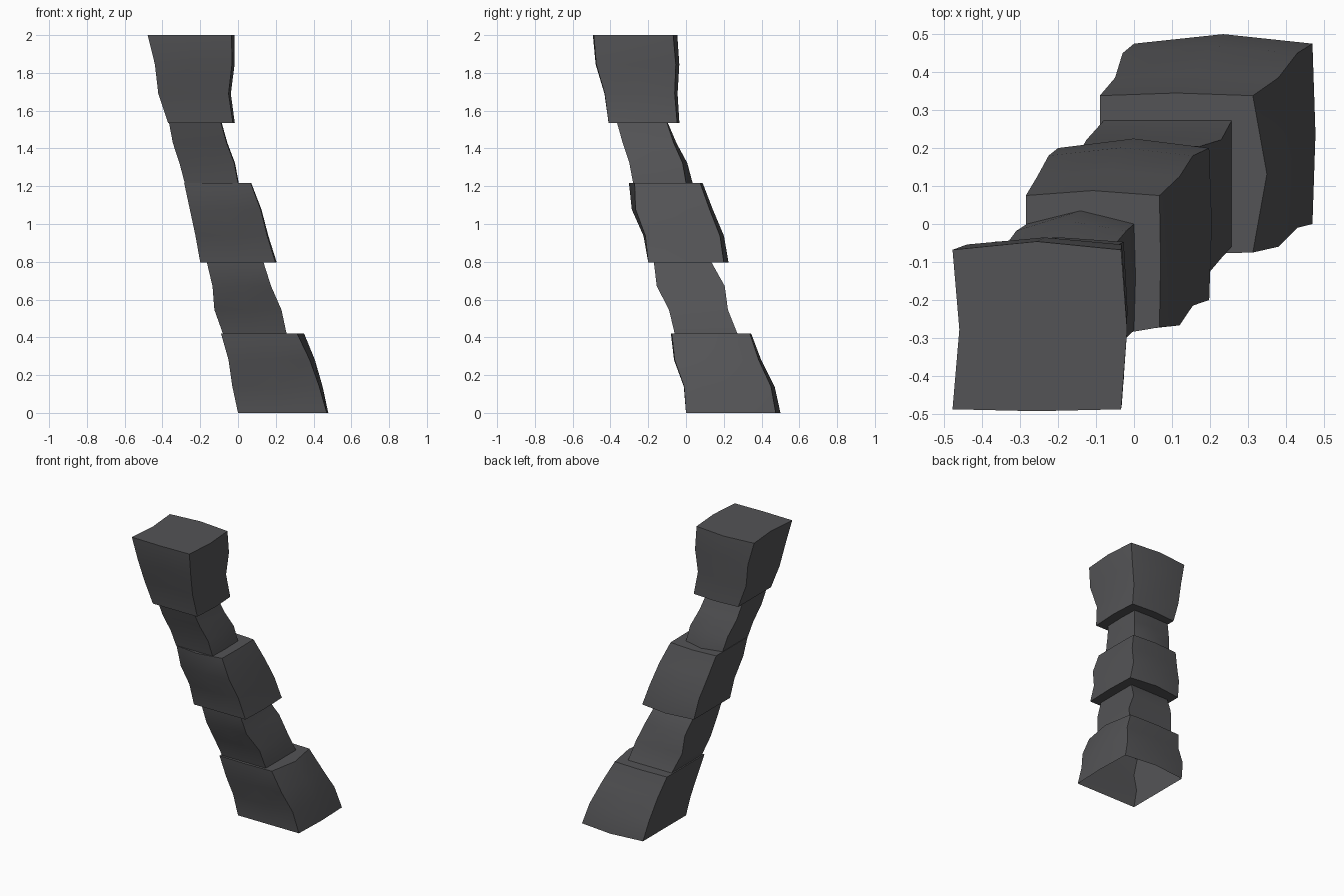
import bpy, bmesh

if "Cube" in bpy.data.objects:
    bpy.data.objects.remove(bpy.data.objects["Cube"])

# One dark stone colour
stone = bpy.data.materials.new("dark stone")
stone.diffuse_color = (0.088, 0.088, 0.093, 1)
stone.use_nodes = True
stone.node_tree.nodes["Principled BSDF"].inputs["Base Color"].default_value = stone.diffuse_color

# Each block: bottom z, top z, four level extents (x0, x1, y0, y1),
# then side bulges (front, right, back, left) at its bottom and top
BLOCKS = [
    # wide base
    (0.0, 0.42,
     [(0, .47, 0, .475), (-.03, .43, -.01, .45), (-.05, .38, -.06, .385), (-.09, .313, -.075, .338)],
     (0, .008, .025, 0), (.005, .037, .007, 0)),
    # lower neck
    (0.42, 0.797,
     [(-.08, .257, -.06, .272), (-.125, .23, -.09, .222), (-.135, .175, -.155, .205), (-.165, .135, -.17, .135)],
     (0, 0, 0, 0), (0, 0, 0, 0)),
    # middle block
    (0.797, 1.217,
     [(-.2, .198, -.2, .2), (-.225, .155, -.215, .18), (-.255, .12, -.267, .125), (-.285, .067, -.272, .075)],
     (0, .007, .025, 0), (.03, .003, .013, 0)),
    # upper neck
    (1.217, 1.535,
     [(-.282, 0, -.28, 0), (-.31, -.02, -.30, -.018), (-.345, -.06, -.335, -.065), (-.365, -.09, -.365, -.1)],
     (0, .004, .035, 0), (0, .004, .004, 0)),
    # top block
    (1.535, 2.0,
     [(-.37, -.027, -.41, -.047), (-.422, -.05, -.43, -.06), (-.44, -.032, -.475, -.054), (-.478, -.034, -.488, -.068)],
     (0, .01, .012, 0), (.005, .016, .022, -.018)),
]


def ring(bm, z, ext, bulge):
    """Four corners with a pushed midpoint on every side."""
    x0, x1, y0, y1 = ext
    f, r, b, l = bulge
    mx, my = (x0 + x1) / 2, (y0 + y1) / 2
    pts = [(x0, y0), (mx, y0 - f), (x1, y0), (x1 + r, my),
           (x1, y1), (mx, y1 + b), (x0, y1), (x0 - l, my)]
    return [bm.verts.new((x, y, z)) for x, y in pts]


# Leaning pillar: one open-bottomed shell with ledges between blocks
bm = bmesh.new()
previous = None
for z0, z1, levels, low, high in BLOCKS:
    for i, ext in enumerate(levels):
        t = i / 3
        bulge = [a + (b - a) * t for a, b in zip(low, high)]
        current = ring(bm, z0 + (z1 - z0) * t, ext, bulge)
        if previous:
            for k in range(8):
                n = (k + 1) % 8
                bm.faces.new((previous[k], previous[n], current[n], current[k]))
        previous = current
bm.faces.new(previous)  # flat top

mesh = bpy.data.meshes.new("leaning_pillar")
bm.to_mesh(mesh)
bm.free()
mesh.materials.append(stone)
pillar = bpy.data.objects.new("leaning_pillar", mesh)
bpy.context.collection.objects.link(pillar)
bpy.context.view_layer.objects.active = pillar
pillar.select_set(True)
bpy.ops.object.shade_smooth_by_angle(angle=0.55)
